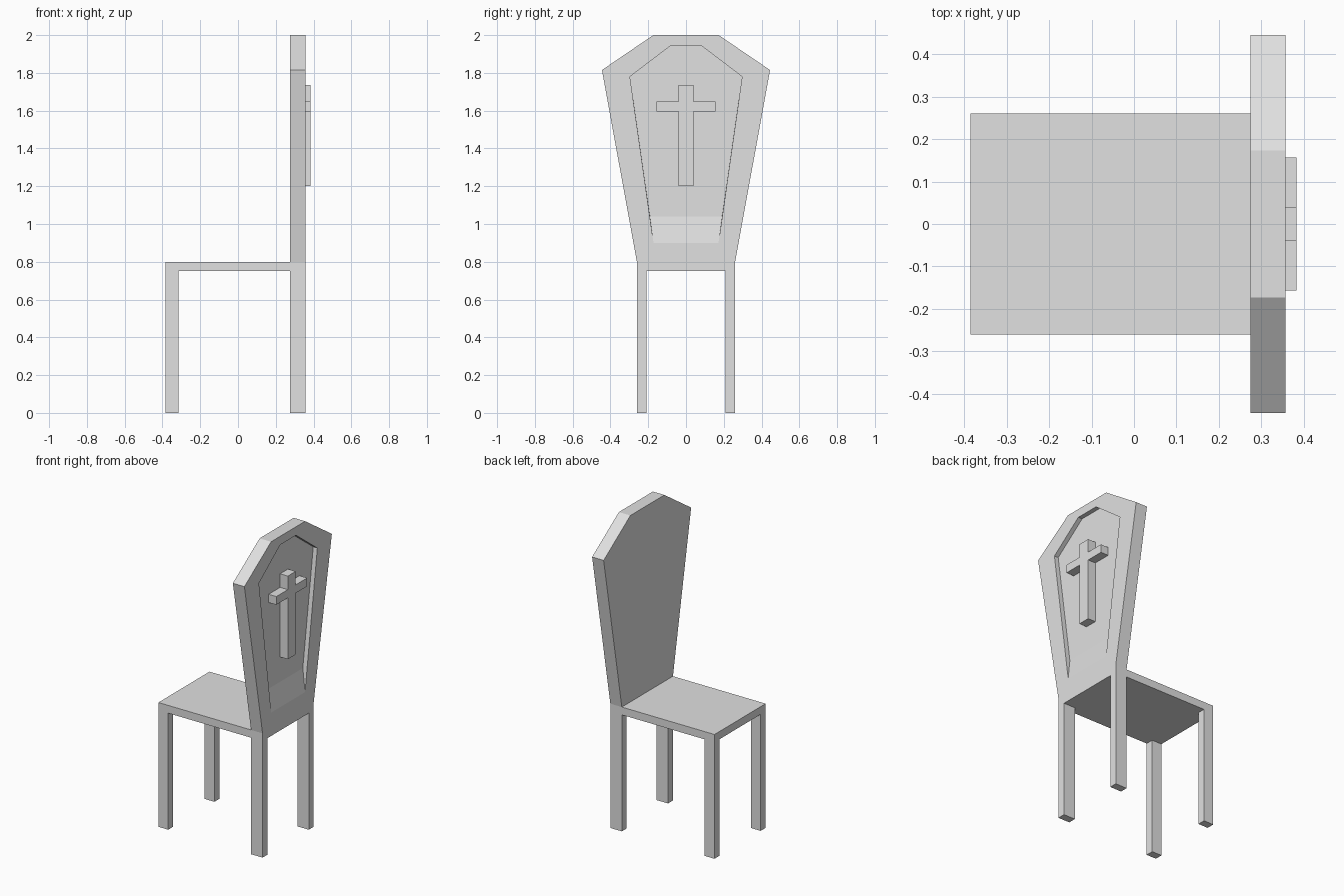
import bpy, bmesh

if "Cube" in bpy.data.objects:
    bpy.data.objects.remove(bpy.data.objects["Cube"])

grey = bpy.data.materials.new("plain_grey")
grey.diffuse_color = (0.75, 0.75, 0.75, 1)
grey.use_nodes = True
grey.node_tree.nodes["Principled BSDF"].inputs["Base Color"].default_value = grey.diffuse_color


def finish(name, bm):
    bmesh.ops.recalc_face_normals(bm, faces=bm.faces)
    me = bpy.data.meshes.new(name)
    bm.to_mesh(me)
    bm.free()
    me.materials.append(grey)
    ob = bpy.data.objects.new(name, me)
    bpy.context.collection.objects.link(ob)
    return ob


def box(name, x0, x1, y0, y1, z0, z1):
    bm = bmesh.new()
    bmesh.ops.create_cube(bm, size=1)
    for v in bm.verts:
        v.co = ((x0 + x1) / 2 + v.co.x * (x1 - x0),
                (y0 + y1) / 2 + v.co.y * (y1 - y0),
                (z0 + z1) / 2 + v.co.z * (z1 - z0))
    return finish(name, bm)


def mirrored(half):
    """Closed (y, z) outline from its +y half, listed bottom to top."""
    return half + [(-y, z) for y, z in reversed(half)]


def loop(bm, outline, x):
    return [bm.verts.new((x, y, z)) for y, z in outline]


def bridge(bm, a, b):
    for i in range(len(a)):
        j = (i + 1) % len(a)
        bm.faces.new((a[i], a[j], b[j], b[i]))


BACK, FACE, FLOOR = 0.275, 0.357, 0.328

# Seat slab
box("seat", -0.385, FACE, -0.26, 0.26, 0.75, 0.80)

# Four legs
for side, s in (("left", -1), ("right", 1)):
    y0, y1 = sorted((0.21 * s, 0.26 * s))
    box("front_leg_" + side, -0.385, -0.315, y0, y1, 0, 0.75)
    box("back_leg_" + side, BACK, FACE, y0, y1, 0, 0.75)

# Tapered six-sided backrest with a recessed panel that ramps out at the bottom
outer = mirrored([(0.26, 0.80), (0.445, 1.815), (0.173, 2.0)])
rim = mirrored([(0.172, 0.90), (0.297, 1.78), (0.08, 1.945)])
floor = mirrored([(0.191, 1.04), (0.297, 1.78), (0.08, 1.945)])
bm = bmesh.new()
rings = [loop(bm, o, x) for o, x in
         ((outer, BACK), (outer, FACE), (rim, FACE), (floor, FLOOR))]
for a, b in zip(rings, rings[1:]):
    bridge(bm, a, b)
bm.faces.new(rings[0])
bm.faces.new(rings[-1])
finish("backrest", bm)

# Raised cross on the panel
cross = mirrored([(0.04, 1.20), (0.04, 1.595), (0.157, 1.595),
                  (0.157, 1.648), (0.04, 1.648), (0.04, 1.735)])
bm = bmesh.new()
a, b = loop(bm, cross, FLOOR), loop(bm, cross, 0.383)
bridge(bm, a, b)
bm.faces.new(a)
bm.faces.new(b)
finish("cross_ornament", bm)
